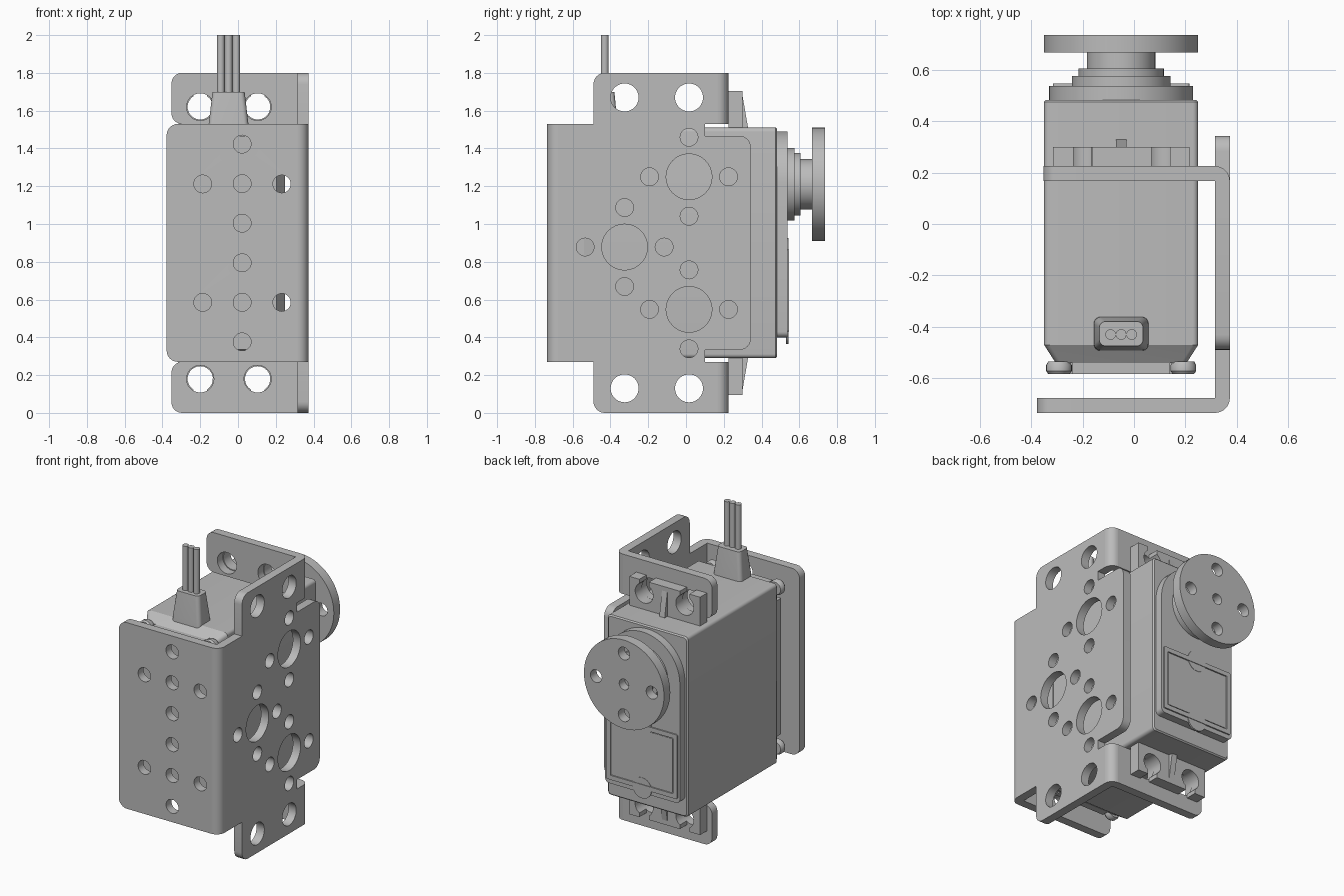
import bpy, bmesh, math
from mathutils import Matrix, Vector

if "Cube" in bpy.data.objects:
    bpy.data.objects.remove(bpy.data.objects["Cube"], do_unlink=True)

grey = bpy.data.materials.new("plain grey")
grey.use_nodes = True
grey.diffuse_color = (0.5, 0.5, 0.5, 1)
grey.node_tree.nodes["Principled BSDF"].inputs["Base Color"].default_value = (0.5, 0.5, 0.5, 1)

CX, CZ = -0.05, 0.9      # servo centre
SHAFT_Z = 1.21
parts = []
AXES = {
    "X": Matrix(((0, 0, 1), (1, 0, 0), (0, 1, 0))),
    "Y": Matrix(((1, 0, 0), (0, 0, -1), (0, 1, 0))),
    "Z": Matrix.Identity(3),
}


def finish(name, bm):
    bmesh.ops.remove_doubles(bm, verts=bm.verts, dist=0.0002)
    bmesh.ops.recalc_face_normals(bm, faces=bm.faces)
    mesh = bpy.data.meshes.new(name)
    bm.to_mesh(mesh)
    bm.free()
    mesh.materials.append(grey)
    obj = bpy.data.objects.new(name, mesh)
    bpy.context.collection.objects.link(obj)
    parts.append(obj)
    return obj


def circle(u, v, r, n=40):
    return [(u + r * math.cos(math.tau * i / n), v + r * math.sin(math.tau * i / n)) for i in range(n)]


def rounded(corners, n=6):
    """Outline from (u, v, radius) corners."""
    out = []
    for i, (u, v, r) in enumerate(corners):
        p = Vector((u, v))
        if not r:
            out.append((u, v))
            continue
        a = p + (Vector(corners[i - 1][:2]) - p).normalized() * r
        b = p + (Vector(corners[(i + 1) % len(corners)][:2]) - p).normalized() * r
        c = a + b - p
        for k in range(n + 1):
            t = math.pi / 2 * k / n
            out.append(tuple(c + (a - c) * math.cos(t) + (b - c) * math.sin(t)))
    return out


def rect(u0, v0, u1, v1, r=0):
    return rounded([(u0, v0, r), (u1, v0, r), (u1, v1, r), (u0, v1, r)])


def prism(name, axis, lo, hi, *outlines):
    """Extrude an outline (further outlines are holes) along an axis."""
    curve = bpy.data.curves.new(name, "CURVE")
    curve.dimensions = "2D"
    curve.fill_mode = "BOTH"
    curve.extrude = (hi - lo) / 2
    for pts in outlines:
        s = curve.splines.new("POLY")
        s.points.add(len(pts) - 1)
        for p, (u, v) in zip(s.points, pts):
            p.co = (u, v, 0, 1)
        s.use_cyclic_u = True
    temp = bpy.data.objects.new(name + " helper", curve)
    bm = bmesh.new()
    bm.from_mesh(temp.to_mesh())
    temp.to_mesh_clear()
    bpy.data.objects.remove(temp)
    bpy.data.curves.remove(curve)
    rot = AXES[axis]
    bm.transform(rot.to_4x4())
    shift = Vector([abs(x) for x in rot.col[2]]) * (lo + hi) / 2
    bmesh.ops.translate(bm, verts=bm.verts, vec=shift)
    return finish(name, bm)


def loft(name, sections):
    """Skin matching closed rings of 3D points and cap the ends."""
    bm = bmesh.new()
    rings = [[bm.verts.new(p) for p in ring] for ring in sections]
    for a, b in zip(rings, rings[1:]):
        for i in range(len(a)):
            j = (i + 1) % len(a)
            bm.faces.new((a[i], a[j], b[j], b[i]))
    bm.faces.new(rings[0])
    bm.faces.new(rings[-1])
    return finish(name, bm)


# Bracket front plate
holes = [circle(0.022, 0.376 + 0.2094 * i, 0.047, 28) for i in range(6)]
holes += [circle(x, z, 0.047, 28) for x in (-0.187, 0.232) for z in (0.585, 1.212)]
prism("bracket_front_plate", "Y", -0.735, -0.677,
      rounded([(-0.378, 0.27, 0.06), (0.315, 0.27, 0), (0.315, 1.53, 0), (-0.378, 1.53, 0.06)]), *holes)

# Bracket side plate, symmetric about mid height
half = [(-0.677, 0.27, 0), (-0.49, 0.27, 0), (-0.49, 0, 0.06), (0.167, 0, 0), (0.167, 0.27, 0),
        (0.10, 0.27, 0), (0.10, 0.333, 0), (0.343, 0.333, 0.06)]
outline = rounded(half + [(y, 2 * CZ - z, r) for y, z, r in reversed(half)])
holes = [circle(y, z, 0.074) for y in (-0.325, 0.016) for z in (0.13, 1.67)]
for y, z in ((0.016, 1.25), (0.016, 0.548), (-0.325, 0.878)):
    holes.append(circle(y, z, 0.121, 56))
    for dy, dz in ((1, 0), (-1, 0), (0, 1), (0, -1)):
        holes.append(circle(y + 0.209 * dy, z + 0.209 * dz, 0.047, 28))
prism("bracket_side_plate", "X", 0.315, 0.373, outline, *holes)


# Rounded sheet metal bends
def bend(name, y, sign, z0, z1):
    arc = [(0.315 + 0.058 * math.cos(t * math.pi / 16), y + sign * 0.058 * math.sin(t * math.pi / 16))
           for t in range(9)]
    prism(name, "Z", z0, z1, [(0.315, y)] + arc)


bend("front_bend", -0.677, -1, 0.27, 1.53)

# Mounting ears, servo tabs and ribs at both ends
for label, s in (("lower", -1), ("upper", 1)):
    lo, hi = sorted((CZ + s * 0.63, CZ + s * 0.9))
    bend(label + "_ear_bend", 0.167, 1, lo, hi)
    zh = CZ + s * 0.72
    prism(label + "_ear", "Y", 0.167, 0.225,
          rounded([(-0.352, lo, 0.055), (0.315, lo, 0), (0.315, hi, 0), (-0.352, hi, 0.055)]),
          circle(-0.2, zh, 0.072), circle(0.104, zh, 0.072))
    top = CZ + s * 0.805
    tab = [(CX - 0.265, CZ + s * 0.6), (CX - 0.265, top)]
    for hx in (-0.2, 0.104):                    # open keyhole slots
        tab.append((hx - 0.036, top))
        for k in range(19):
            t = math.radians(90 + 32 + k * (360 - 64) / 18)
            tab.append((hx + 0.067 * math.cos(t), zh + s * 0.067 * math.sin(t)))
        tab.append((hx + 0.036, top))
    tab += [(CX + 0.265, top), (CX + 0.265, CZ + s * 0.6)]
    prism(label + "_servo_tab", "Y", 0.225, 0.3, tab)
    prism(label + "_tab_rib", "X", CX - 0.02, CX + 0.02,
          [(0.29, CZ + s * 0.6), (0.33, CZ + s * 0.6), (0.3, CZ + s * 0.775), (0.29, CZ + s * 0.775)])

# Servo case with tapered rear
loft("servo_case", [[(u, y, v) for u, v in rect(CX - hx, CZ - hz, CX + hx, CZ + hz, 0.022)]
                    for y, hx, hz in ((-0.54, 0.255, 0.565), (-0.47, 0.3, 0.61), (0.475, 0.3, 0.61),
                                      (0.483, 0.292, 0.602))])
prism("rear_cover_wide", "Y", -0.583, -0.535, rect(CX - 0.255, 0.44, CX + 0.255, 1.36))
prism("rear_cover_tall", "Y", -0.583, -0.535, rect(CX - 0.19, 0.335, CX + 0.19, 1.465))
for sx in (-1, 1):
    for sz in (-1, 1):
        x, z = CX + sx * 0.242, CZ + sz * 0.54
        loft("case_screw", [[(u, y, v) for u, v in circle(x, z, r, 24)]
                            for y, r in ((-0.583, 0.042), (-0.572, 0.05), (-0.55, 0.05), (-0.535, 0.042))])

# Gearbox cover: arched top, square base
arch = [(CX + 0.28 * math.cos(math.pi * i / 32), SHAFT_Z + 0.28 * math.sin(math.pi * i / 32)) for i in range(33)]
prism("gearbox_cover", "Y", 0.475, 0.537, arch + rounded(
    [(CX - 0.28, 0.8, 0), (CX - 0.28, 0.4, 0.03), (CX + 0.28, 0.4, 0.03), (CX + 0.28, 0.8, 0)]))
prism("label_frame", "Y", 0.53, 0.546, rect(CX - 0.265, 0.43, CX + 0.265, 0.865, 0.01),
      rect(CX - 0.235, 0.46, CX + 0.235, 0.835))
prism("label_panel", "Y", 0.53, 0.54, rect(CX - 0.228, 0.467, CX + 0.228, 0.828))
for z in (0.435, 0.855):
    prism("frame_notch_disc", "Y", 0.53, 0.542, circle(CX, z, 0.07))

# Output shaft steps and drilled horn
for name, y0, y1, r in (("shaft_collar", 0.53, 0.575, 0.192), ("shaft_ring", 0.57, 0.605, 0.166),
                        ("horn_hub", 0.6, 0.675, 0.133)):
    prism(name, "Y", y0, y1, circle(CX, SHAFT_Z, r, 56))
prism("horn_disc", "Y", 0.668, 0.735, circle(CX, SHAFT_Z, 0.3, 72), circle(CX, SHAFT_Z, 0.036, 24),
      *[circle(CX + 0.209 * dx, SHAFT_Z + 0.209 * dz, 0.043, 24)
        for dx, dz in ((1, 0), (-1, 0), (0, 1), (0, -1))])

# Cable grommet and three wires
loft("cable_grommet", [[(u, v, z) for u, v in rect(CX - hx, -0.427 - hy, CX + hx, -0.427 + hy, 0.025)]
                       for z, hx, hy in ((1.49, 0.107, 0.066), (1.53, 0.105, 0.064), (1.7, 0.085, 0.048))])
for i in (-1, 0, 1):
    prism("wire", "Z", 1.69, 2.0, circle(CX + i * 0.041, -0.43, 0.0205, 20))

# Smooth round surfaces, keep hard edges
bpy.ops.object.select_all(action="DESELECT")
for obj in parts:
    obj.select_set(True)
bpy.context.view_layer.objects.active = parts[0]
bpy.ops.object.shade_smooth_by_angle(angle=math.radians(30))
